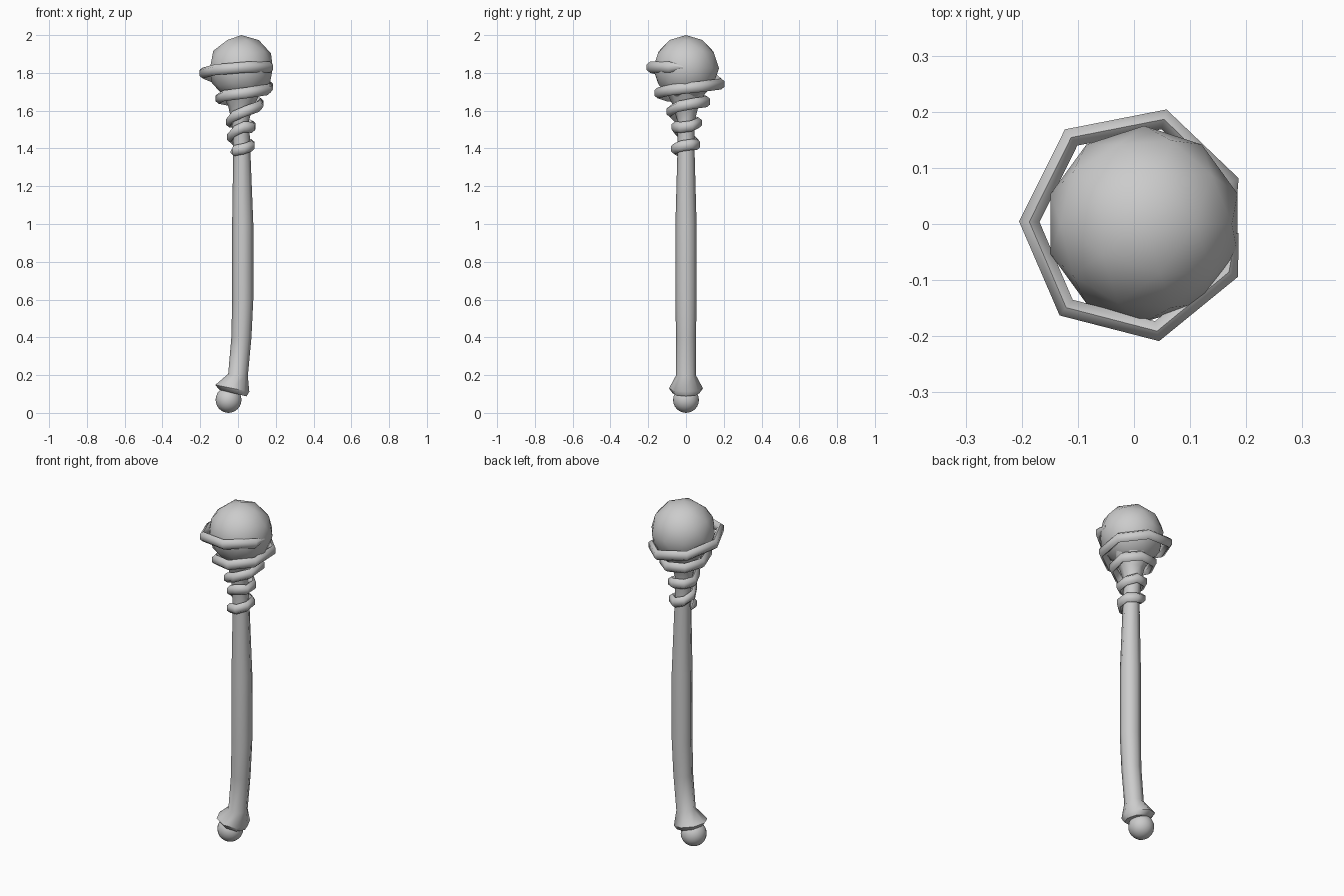
import bpy
import bmesh
from math import sin, cos, pi, radians

cube = bpy.data.objects.get("Cube")
if cube:
    bpy.data.objects.remove(cube)

grey = bpy.data.materials.new("plain_grey")
grey.use_nodes = True
grey.diffuse_color = (0.6, 0.6, 0.6, 1)
grey.node_tree.nodes["Principled BSDF"].inputs["Base Color"].default_value = (0.6, 0.6, 0.6, 1)


def finish(name, bm, angle):
    """Turn the bmesh into a smooth-shaded grey object."""
    bmesh.ops.recalc_face_normals(bm, faces=bm.faces)
    mesh = bpy.data.meshes.new(name)
    bm.to_mesh(mesh)
    bm.free()
    mesh.materials.append(grey)
    ob = bpy.data.objects.new(name, mesh)
    bpy.context.collection.objects.link(ob)
    bpy.ops.object.select_all(action='DESELECT')
    bpy.context.view_layer.objects.active = ob
    ob.select_set(True)
    bpy.ops.object.shade_smooth_by_angle(angle=radians(angle))


def loft(name, rings, angle):
    """Skin a list of equal-sized point rings and cap both ends."""
    bm = bmesh.new()
    loops = [[bm.verts.new(p) for p in ring] for ring in rings]
    n = len(loops[0])
    for a, b in zip(loops, loops[1:]):
        for i in range(n):
            j = (i + 1) % n
            bm.faces.new((a[i], a[j], b[j], b[i]))
    bm.faces.new(loops[0])
    bm.faces.new(loops[-1])
    finish(name, bm, angle)


def ball(name, centre, radius, detail):
    bm = bmesh.new()
    bmesh.ops.create_icosphere(bm, subdivisions=detail, radius=radius)
    bmesh.ops.translate(bm, verts=bm.verts, vec=centre)
    finish(name, bm, 50)


def sample(values, t):
    """Linear interpolation along a list."""
    i = min(int(t), len(values) - 2)
    return values[i] + (values[i + 1] - values[i]) * (t - i)


# Head orb and pommel ball
ball("head_orb", (0.018, 0, 1.825), 0.175, 2)
ball("pommel_ball", (-0.05, 0, 0.069), 0.069, 3)

# Bent shaft with a tilted foot flare and a cup under the orb: x, z, radius, tilt
sections = [
    (-0.027, 0.105, 0.072, 0.24), (-0.03, 0.13, 0.09, 0.2), (0, 0.2, 0.052, 0.12),
    (0.018, 0.4, 0.053, 0.04), (0.025, 0.6, 0.056, 0), (0.025, 1, 0.056, 0),
    (0.02, 1.4, 0.045, 0), (0.012, 1.55, 0.047, 0), (0.014, 1.62, 0.065, 0),
    (0.018, 1.71, 0.11, 0),
]
rings = []
for x, z, r, tilt in sections:
    rings.append([(x + r * cos(a), r * sin(a), z - tilt * r * cos(a))
                  for a in (k * pi / 4 for k in range(8))])
loft("shaft", rings, 50)

# Coil: outer reach and height at every quarter turn, from the orb downwards
reach = [.2, .21, .205, .21, .185, .165, .13, .13, .125, .1,
         .08, .085, .08, .075, .075, .075, .075, .08, .07, .065]
height = [1.83, 1.83, 1.8, 1.745, 1.72, 1.69, 1.665, 1.65, 1.635, 1.59,
          1.54, 1.54, 1.51, 1.515, 1.46, 1.42, 1.42, 1.395, 1.38, 1.37]
turns = [5, 27] + [27 + 51.4 * k for k in range(1, 32)]
rings = []
for k, degrees in enumerate(turns):
    t = degrees / 90
    a = -radians(degrees)
    z = sample(height, t)
    mid = 0.018 * min(t / 8, 1)
    size = 0.25 if k in (0, len(turns) - 1) else 1
    r = sample(reach, t) * (1.02 if t > 0.2 else 1) - 0.018
    ring = []
    for i in range(6):
        b = i * pi / 3 + pi / 6
        d = r + 0.021 * size * cos(b)
        ring.append((mid + d * cos(a), d * sin(a), z + 0.029 * size * sin(b)))
    rings.append(ring)
loft("spiral_coil", rings, 65)
